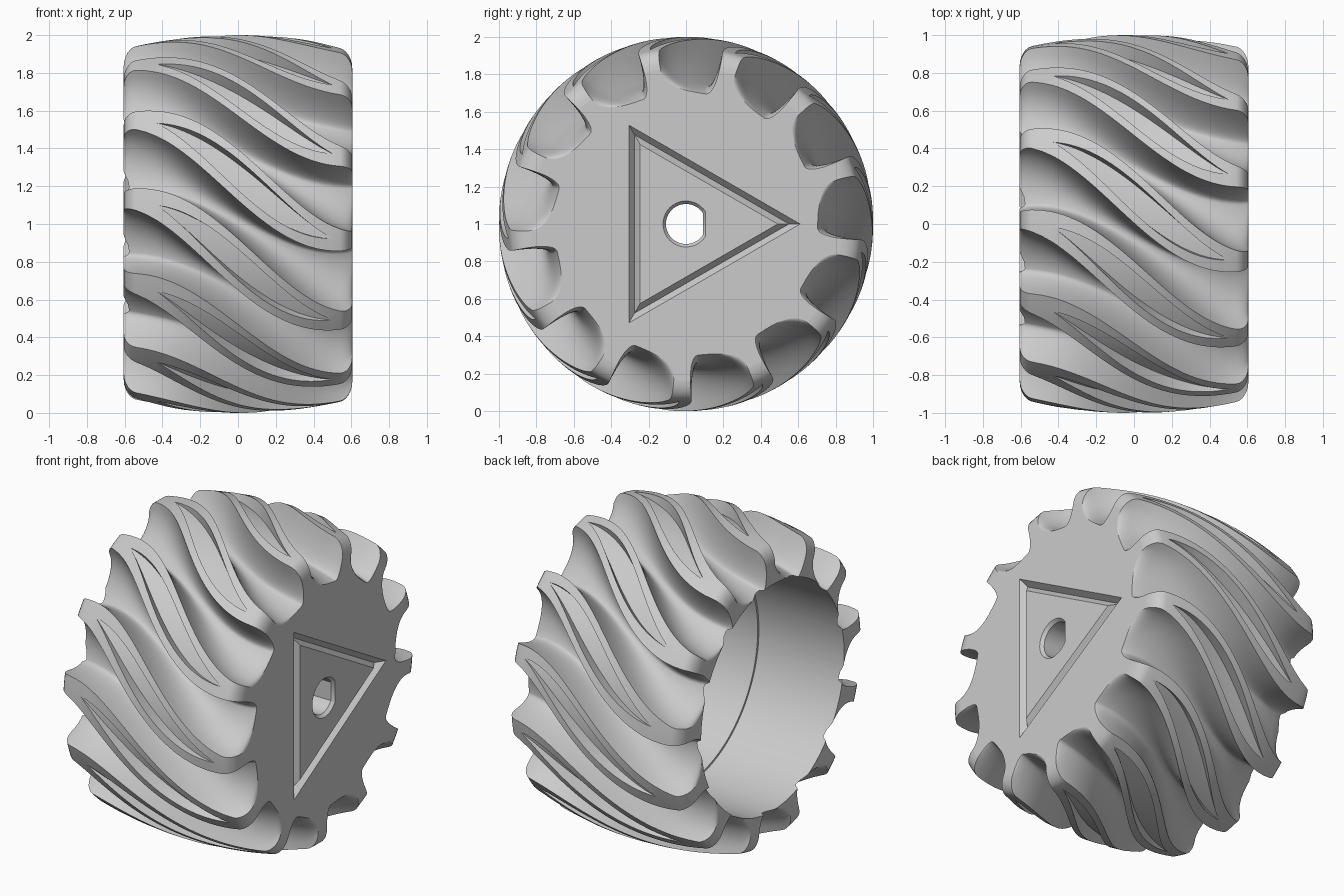
import bpy
import bmesh
from math import sin, cos, pi, radians, sqrt

cube = bpy.data.objects.get("Cube")
if cube:
    bpy.data.objects.remove(cube, do_unlink=True)

TREADS = 13
HALF = pi / TREADS       # half of the tread pitch
WIDTH = 0.605            # half width of the wheel
ROUND = 0.065            # width of the shoulder rounding
TIP_A, TIP_B = -0.43, 0.5   # ends of the slot on each tread

grey = bpy.data.materials.new("plain_grey")
grey.use_nodes = True
grey.diffuse_color = (0.6, 0.6, 0.6, 1)
grey.node_tree.nodes["Principled BSDF"].inputs["Base Color"].default_value = (0.6, 0.6, 0.6, 1)


def loft(name, rings, caps=True):
    """Skin equal rings of points; without caps the last ring joins the first."""
    bm = bmesh.new()
    loops = [[bm.verts.new(p) for p in ring] for ring in rings]
    pairs = list(zip(loops, loops[1:]))
    if not caps:
        pairs.append((loops[-1], loops[0]))
    n = len(loops[0])
    for a, b in pairs:
        for i in range(n):
            j = (i + 1) % n
            bm.faces.new((a[i], a[j], b[j], b[i]))
    if caps:
        bm.faces.new(loops[0])
        bm.faces.new(loops[-1])
    bmesh.ops.remove_doubles(bm, verts=bm.verts, dist=1e-5)
    bmesh.ops.recalc_face_normals(bm, faces=bm.faces)
    mesh = bpy.data.meshes.new(name)
    bm.to_mesh(mesh)
    bm.free()
    obj = bpy.data.objects.new(name, mesh)
    mesh.materials.append(grey)
    bpy.context.collection.objects.link(obj)
    return obj


def circle(x, r, n):
    return [(x, r * cos(2 * pi * k / n), 1 + r * sin(2 * pi * k / n)) for k in range(n)]


def tread_section(x):
    """Angle and radius of one tread, from gap centre to gap centre."""
    edge = max(0, (abs(x) - WIDTH + ROUND) / ROUND)
    top = 1 - 0.2 * x * x - 0.09 * (1 - sqrt(max(0, 1 - edge * edge)))
    floor = 0.76 - 0.057 * (x / WIDTH) ** 4
    land = 0.053 + 0.087 * max(0, cos(pi * x / (2 * WIDTH))) ** 1.25
    skew = radians(7) * x / WIDTH    # the gap floors twist less than the treads
    lens = 0.0
    if TIP_A < x < TIP_B:
        lens = sin(pi * (x - TIP_A) / (TIP_B - TIP_A))
    slot, depth = 0.085 * lens, 0.075 * lens
    wall = []
    for k in range(11):
        phi = k * pi / 20
        c, s = max(0, cos(phi)) ** 0.88, sin(phi) ** 0.88
        wall.append((HALF - (HALF - land) * c, top - (top - floor) * s, skew * (1 - c)))
    side = [(slot / 2, top - depth, 0), (slot, top - depth, 0), (slot, top, 0)] + wall
    left = [(d - u, r) for u, r, d in reversed(side)]
    right = [(d + u, r) for u, r, d in side[:-1]]
    return left + [(0, top - depth)] + right


def tread_ring(x):
    """Full section of the wheel, turned along an S-shaped twist."""
    t = (x + WIDTH) / (2 * WIDTH)
    twist = radians(36 - 41.5 * t * t * (3 - 2 * t))
    points = []
    for k in range(TREADS):
        for u, r in tread_section(x):
            a = twist + 2 * HALF * k + u
            points.append((x, -r * cos(a), 1 + r * sin(a)))
    return points


# Solid treaded body with rounded shoulders
shoulder = [WIDTH - ROUND + ROUND * sin(radians(15 * k)) for k in range(7)]
rows = set(shoulder) | {-s for s in shoulder} | {TIP_A, TIP_B}
rows |= {TIP_A + (TIP_B - TIP_A) * k / 32 for k in range(1, 32)} | {-0.485}
wheel = loft("treaded_wheel", [tread_ring(x) for x in sorted(rows)])

# Stepped hollow behind the hub
cavity = loft("cavity_cutter", [circle(x, r, 128) for x, r in
                                ((-0.8, 0.713), (-0.01, 0.713), (-0.01, 0.7), (0.4, 0.7))])


# D-shaped axle hole with a chamfered mouth
def d_ring(x, scale):
    start, n = 0.57, 32
    angles = [start + (2 * pi - 2 * start) * k / n for k in range(n + 1)]
    return [(x, 0.107 * scale * cos(a), 1 + 0.107 * scale * sin(a)) for a in angles]


axle = loft("axle_hole_cutter", [d_ring(0.2, 1), d_ring(0.585, 1), d_ring(0.625, 1.3)])

# Triangular V-groove on the hub face
groove = loft("groove_cutter", [circle(0.565, 0.55, 3), circle(0.625, 0.64, 3),
                                circle(0.625, 0.46, 3)], caps=False)

bpy.context.view_layer.objects.active = wheel
for cutter in (cavity, axle, groove):
    cutter.hide_render = True
    mod = wheel.modifiers.new(cutter.name, "BOOLEAN")
    mod.operation = "DIFFERENCE"
    mod.solver = "EXACT"
    mod.object = cutter
    bpy.ops.object.modifier_apply(modifier=mod.name)
    bpy.data.objects.remove(cutter, do_unlink=True)

# Smooth flanks with crisp tread edges and flat end faces
for obj in bpy.context.selected_objects:
    obj.select_set(False)
wheel.select_set(True)
bpy.ops.object.shade_smooth_by_angle(angle=radians(32))
for face in wheel.data.polygons:
    if abs(face.normal.x) > 0.9999:
        face.use_smooth = False
